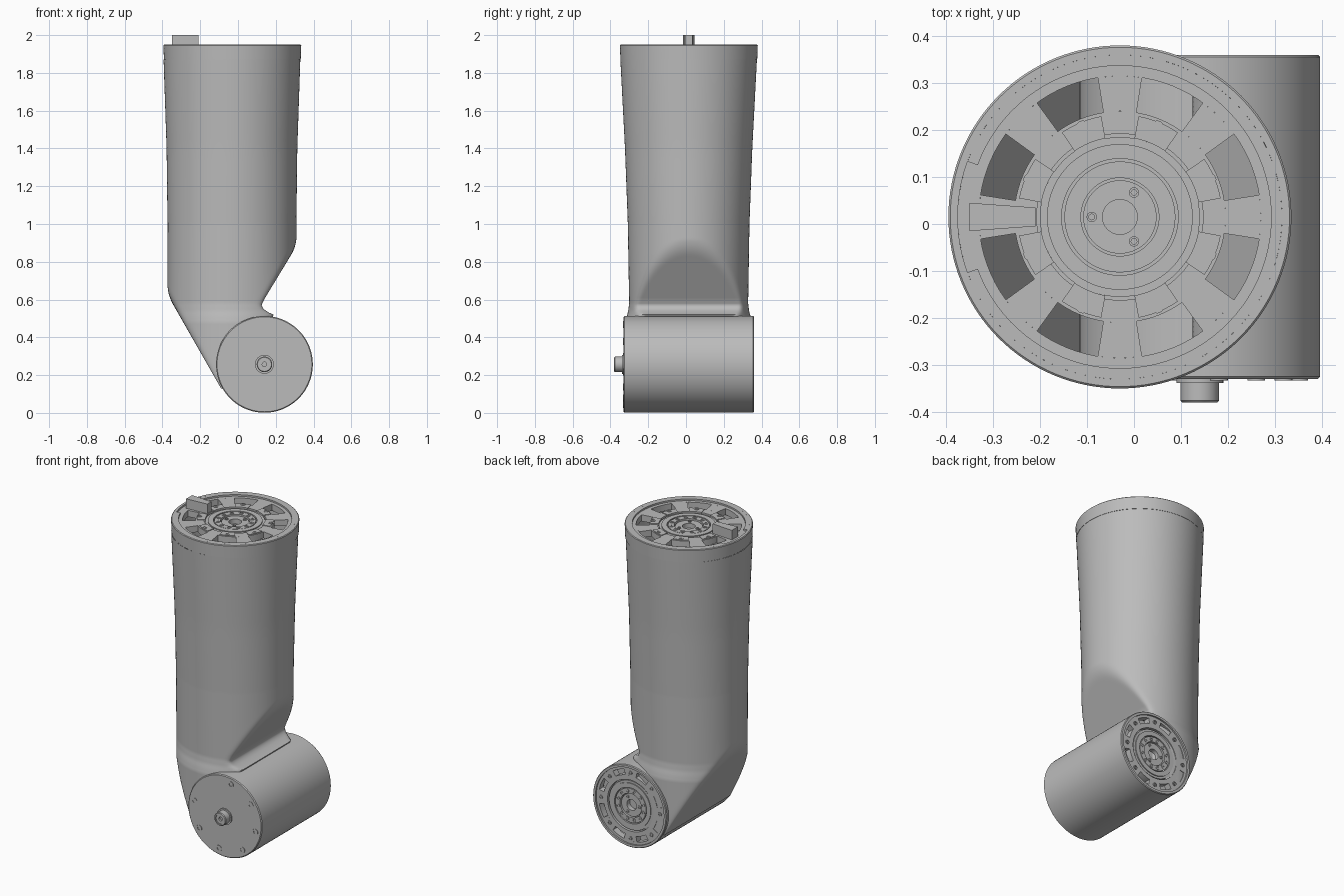
import bpy, bmesh, math
from mathutils import Matrix

if "Cube" in bpy.data.objects:
    bpy.data.objects.remove(bpy.data.objects["Cube"])

grey = bpy.data.materials.new("machined grey")
grey.use_nodes = True
COLOUR = (0.5, 0.5, 0.5, 1)
grey.diffuse_color = COLOUR
grey.node_tree.nodes["Principled BSDF"].inputs["Base Color"].default_value = COLOUR


def finish(name, bm, matrix=Matrix(), angle=35):
    """Turn a bmesh into a smooth shaded object."""
    bmesh.ops.remove_doubles(bm, verts=bm.verts, dist=1e-5)
    bmesh.ops.recalc_face_normals(bm, faces=bm.faces)
    bm.transform(matrix)
    mesh = bpy.data.meshes.new(name)
    bm.to_mesh(mesh)
    bm.free()
    mesh.materials.append(grey)
    obj = bpy.data.objects.new(name, mesh)
    bpy.context.collection.objects.link(obj)
    bpy.ops.object.select_all(action='DESELECT')
    obj.select_set(True)
    bpy.context.view_layer.objects.active = obj
    bpy.ops.object.shade_smooth_by_angle(angle=math.radians(angle))
    return obj


def sweep(bm, profile, a0=0, a1=360, at=(0, 0), steps=None):
    """Turn a closed (radius, height) profile about z, in degrees."""
    full = a1 - a0 >= 360
    n = steps or max(3, round((a1 - a0) / 4))
    rings = []
    for i in range(n if full else n + 1):
        a = math.radians(a0 + (a1 - a0) * i / n)
        rings.append([bm.verts.new((at[0] + r * math.cos(a), at[1] + r * math.sin(a), z))
                      for r, z in profile])
    m = len(profile)
    for i in range(n):
        p, q = rings[i], rings[(i + 1) % len(rings)]
        for j in range(m):
            k = (j + 1) % m
            if profile[j][0] or profile[k][0]:
                bm.faces.new((p[j], p[k], q[k], q[j]))
    if not full:
        bm.faces.new(rings[0])
        bm.faces.new(rings[-1])


def block(r0, r1, z0, z1):
    return [(r0, z0), (r1, z0), (r1, z1), (r0, z1)]


def bolt(bm, radius, angle, size, z0, z1):
    """Socket head bolt on a pitch circle."""
    a = math.radians(angle)
    s, floor = size * 0.55, z1 - 0.01
    sweep(bm, [(0, z0), (size, z0), (size, z1), (s, z1), (s, floor), (0, floor)],
          at=(radius * math.cos(a), radius * math.sin(a)), steps=16)


def hub(name, matrix, s):
    """Stepped output flange with its bolt circles."""
    bm = bmesh.new()
    tops = [(.037, .078, -.02), (.078, .083, -.04), (.083, .118, -.012), (.118, .124, -.03),
            (.124, .155, -.01), (.155, .17, -.016), (.17, .177, -.035)]
    profile = [(.177 * s, -.06), (0, -.06), (0, -.05), (.037 * s, -.05)]
    for r0, r1, z in tops:
        profile += [(r0 * s, z), (r1 * s, z)]
    sweep(bm, profile)
    for i in range(12):
        bolt(bm, .1 * s, 15 + i * 30, .012 * s, -.02, -.009)
    for i in range(3):
        bolt(bm, .06 * s, 60 + i * 120, .011 * s, -.03, -.016)
    finish(name, bm, matrix)


def window_plate(name, matrix, inner, win0, win1, outer, half):
    """Ring plate with eight arc windows between spokes."""
    bm = bmesh.new()
    sweep(bm, block(inner, win0, -.05, -.01))
    sweep(bm, block(win1, outer, -.05, -.01))
    for i in range(8):
        mid = 45 * i
        sweep(bm, block(win0, win1, -.05, -.01), mid - 22.5 + half, mid + 22.5 - half)
    finish(name, bm, matrix)


# Arm tube: round sections trimmed by two soft slanted flats
def lerp(table, z):
    for (z0, v0), (z1, v1) in zip(table, table[1:]):
        if z <= z1:
            return v0 + (v1 - v0) * max(0, (z - z0) / (z1 - z0))
    return table[-1][1]


def soft_min(a, b, k=.03):
    h = max(k - abs(a - b), 0) / k
    return min(a, b) - h * h * k / 4


half_x = [(0, .34), (1.0, .341), (1.4, .346), (1.9, .363)]
half_y = [(0, .334), (.48, .334), (.51, .328), (.54, .32), (.58, .315),
          (1.0, .322), (1.4, .337), (1.9, .363)]
right_limit = [(0, .14), (.5, .15), (.515, .2), (.53, .165), (.55, .135),
               (.57, .125), (.6, .138), (.9, .32), (1.2, .55)]
bm = bmesh.new()
SEG = 128
heights = [.13 + .01 * i for i in range(90)] + [1.03 + .06 * i for i in range(15)]
rings = []
for z in heights:
    left = -.37 + (.62 - z) * .571
    ring = []
    for i in range(SEG):
        a = math.tau * i / SEG
        x = -.032 + lerp(half_x, z) * math.cos(a)
        x = soft_min(x, lerp(right_limit, z))
        x = -soft_min(-x, -left)
        ring.append(bm.verts.new((x, .014 + lerp(half_y, z) * math.sin(a), z)))
    rings.append(ring)
for p, q in zip(rings, rings[1:]):
    for i in range(SEG):
        k = (i + 1) % SEG
        bm.faces.new((p[i], p[k], q[k], q[i]))
finish("arm_tube", bm, angle=50)

# Top joint: collar, notched lip, windowed plate, pads and key
top = Matrix.Translation((-.03, .015, 1.95))
bm = bmesh.new()
sweep(bm, [(.345, -.08), (.362, -.08), (.365, -.004), (.361, 0), (.345, 0)], steps=128)
sweep(bm, block(.322, .345, -.06, 0), -160, 160)
finish("top_collar", bm, top)
window_plate("top_plate", top, .177, .225, .3, .345, 13.5)
hub("top_hub", top, 1)

bm = bmesh.new()
for i in range(8):
    mid = 22.5 + 45 * i
    sweep(bm, block(.17, .218, -.02, -.006), mid - 12, mid + 12)
    bolt(bm, .207, mid, .014, -.02, -.003)
finish("top_pads", bm, top)

bm = bmesh.new()
bottom_outline = [(-.32, -.03), (-.18, -.02), (-.18, .02), (-.32, .03)]
low = [bm.verts.new((x, y, -.03)) for x, y in bottom_outline]
high = [bm.verts.new((x, y, .05)) for x, y in bottom_outline]
bm.faces.new(low)
bm.faces.new(high)
for i in range(4):
    k = (i + 1) % 4
    bm.faces.new((low[i], low[k], high[k], high[i]))
finish("locating_key", bm, top)

# Cross cylinder of the elbow, open at the back for its joint
back = Matrix.Translation((.14, .36, .257)) @ Matrix.Rotation(-math.pi / 2, 4, 'X')
bm = bmesh.new()
sweep(bm, [(0, -.69), (.251, -.69), (.256, -.685), (.256, -.005), (.252, 0),
           (.238, 0), (.238, -.08), (0, -.08)], steps=128)
finish("elbow_cylinder", bm, back)
window_plate("back_plate", back, .16, .188, .222, .238, 11)
hub("back_hub", back, .9)
bm = bmesh.new()
for i in range(8):
    bolt(bm, .205, 45 * i, .012, -.02, -.004)
finish("back_bolts", bm, back)

# Front cover: seven bolts and a stepped centre pin
front = Matrix.Translation((.14, -.33, .257)) @ Matrix.Rotation(math.pi / 2, 4, 'X')
bm = bmesh.new()
for i in range(7):
    bolt(bm, .215, 79 - 45 * i, .019, -.01, .003)
finish("front_bolts", bm, front)
bm = bmesh.new()
sweep(bm, [(0, -.01), (.05, -.01), (.05, .008), (.041, .008), (.041, .046), (.037, .05),
           (.03, .05), (.03, .044), (.012, .044), (.012, .03), (0, .03)], steps=48)
finish("centre_pin", bm, front)
